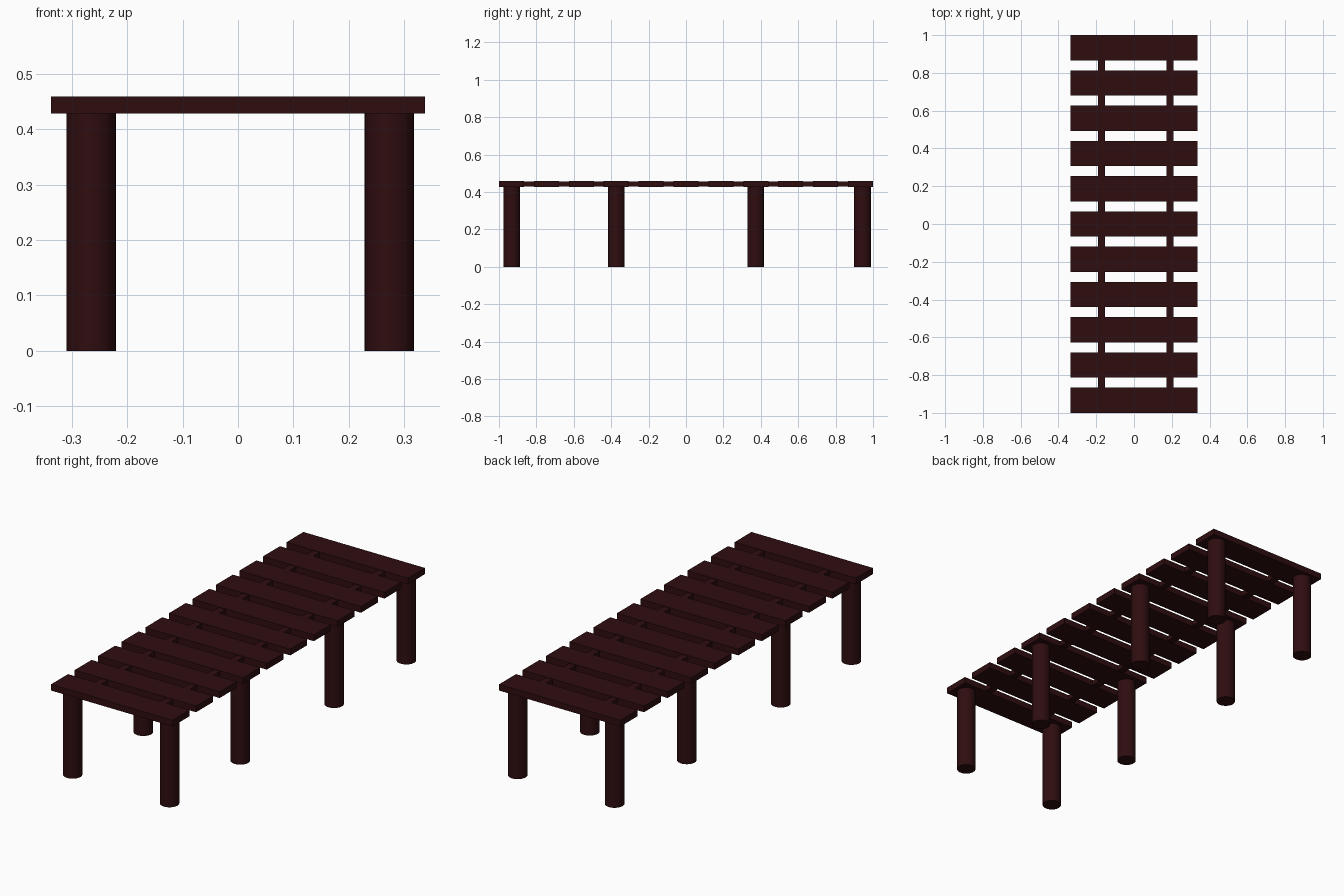
import bpy
import math

cube = bpy.data.objects.get("Cube")
if cube:
    bpy.data.objects.remove(cube, do_unlink=True)

wood = bpy.data.materials.new("dark red brown wood")
wood.use_nodes = True
colour = (0.028, 0.004, 0.005, 1)
wood.diffuse_color = colour
wood.node_tree.nodes["Principled BSDF"].inputs["Base Color"].default_value = colour


def finish(name):
    obj = bpy.context.object
    obj.name = name
    obj.data.materials.append(wood)
    return obj


def box(name, size, centre):
    bpy.ops.mesh.primitive_cube_add(size=1, location=centre)
    obj = finish(name)
    obj.scale = size
    bpy.ops.object.transform_apply(location=False, rotation=False, scale=True)


def post(name, x, y, radius, height):
    bpy.ops.mesh.primitive_cylinder_add(
        vertices=32, radius=radius, depth=height, location=(x, y, height / 2))
    finish(name)
    bpy.ops.object.shade_smooth_by_angle(angle=math.radians(40))


TOP, UNDERSIDE = 0.459, 0.428
PLANKS, PLANK_DEPTH, PLANK_LENGTH = 11, 0.134, 0.674
thickness = TOP - UNDERSIDE

# Evenly spaced deck planks
pitch = (2 - PLANK_DEPTH) / (PLANKS - 1)
for i in range(PLANKS):
    y = -1 + PLANK_DEPTH / 2 + i * pitch
    box(f"deck_plank_{i + 1}", (PLANK_LENGTH, PLANK_DEPTH, thickness),
        (0, y, UNDERSIDE + thickness / 2))

# Long rails joining the planks, just below the deck surface
for side, x in (("right", -0.172), ("left", 0.19)):
    box(f"{side}_rail", (0.036, 1.94, thickness - 0.005),
        (x, 0, UNDERSIDE + thickness / 2))

# Four pairs of round posts
for side, x in (("right", -0.265), ("left", 0.273)):
    for i, y in enumerate((-0.932, -0.372, 0.372, 0.944)):
        post(f"{side}_post_{i + 1}", x, y, 0.0445, UNDERSIDE + 0.005)
